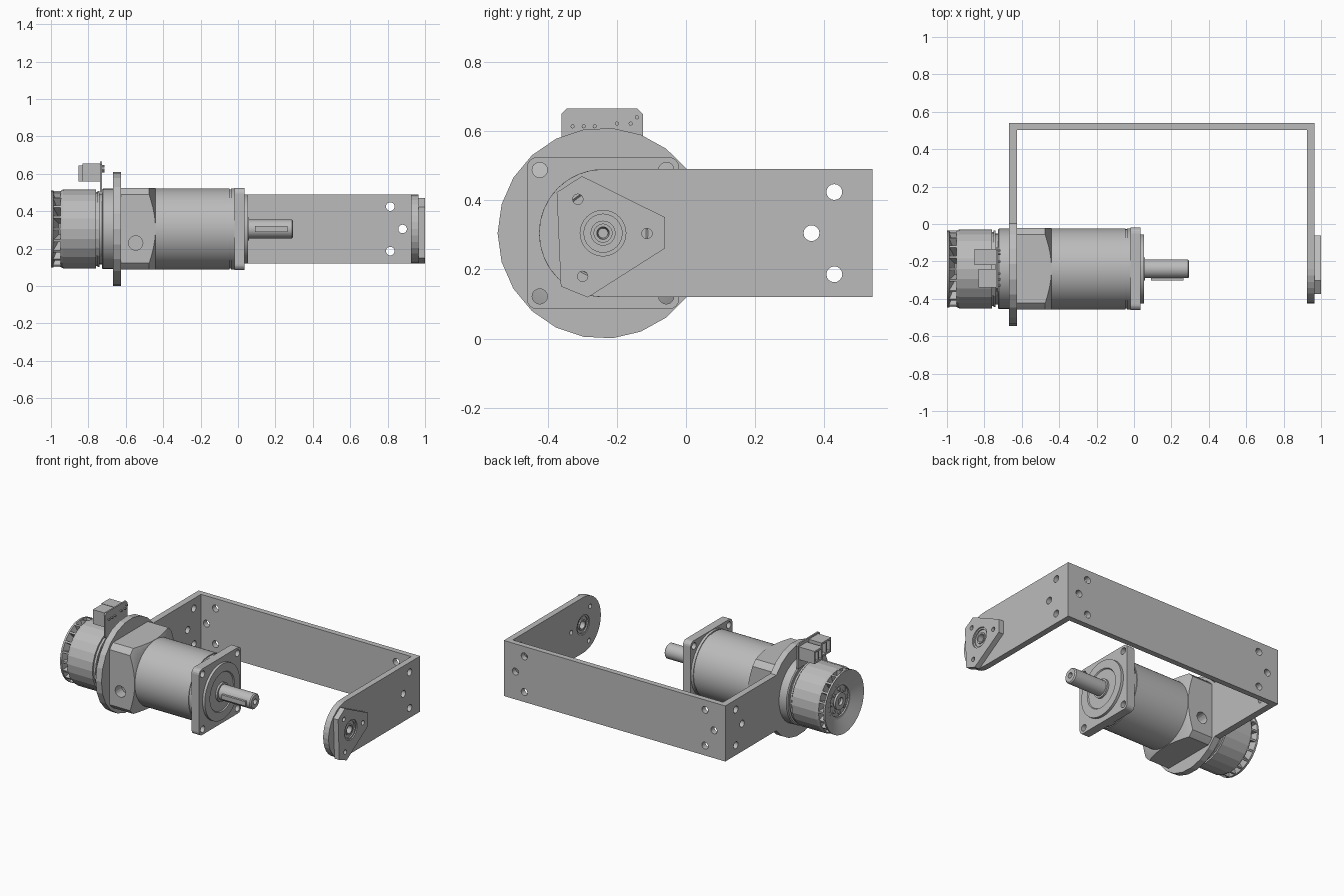
import bpy, bmesh, math
from mathutils import Matrix, Vector

cube = bpy.data.objects.get("Cube")
if cube:
    bpy.data.objects.remove(cube, do_unlink=True)

CY, CZ = -0.24, 0.305          # drive axis, parallel to x
GREY = (0.5, 0.5, 0.5, 1)
mat = bpy.data.materials.new("metal grey")
mat.use_nodes = True
mat.diffuse_color = GREY
mat.node_tree.nodes["Principled BSDF"].inputs["Base Color"].default_value = GREY


def finish(bm, name, smooth=0):
    bmesh.ops.recalc_face_normals(bm, faces=bm.faces)
    mesh = bpy.data.meshes.new(name)
    bm.to_mesh(mesh)
    bm.free()
    mesh.materials.append(mat)
    ob = bpy.data.objects.new(name, mesh)
    bpy.context.collection.objects.link(ob)
    if smooth:
        shade(ob, smooth)
    return ob


def shade(ob, angle=30):
    bpy.ops.object.select_all(action='DESELECT')
    ob.select_set(True)
    bpy.context.view_layer.objects.active = ob
    bpy.ops.object.shade_smooth_by_angle(angle=math.radians(angle))


def lathe(name, profile, segs=48, smooth=30, y=CY, z=CZ, closed=False):
    """Turn (x, radius) points about a line parallel to x."""
    bm = bmesh.new()
    vs = [bm.verts.new((x, y + r, z)) for x, r in profile]
    pairs = list(zip(vs, vs[1:])) + ([(vs[-1], vs[0])] if closed else [])
    es = [bm.edges.new(p) for p in pairs]
    bmesh.ops.spin(bm, geom=vs + es, cent=(0, y, z), axis=(1, 0, 0),
                   angle=2 * math.pi, steps=segs)
    bmesh.ops.remove_doubles(bm, verts=bm.verts, dist=1e-5)
    return finish(bm, name, smooth)


def rod(name, x0, x1, r, y=CY, z=CZ, segs=16):
    return lathe(name, [(x0, 0), (x0, r), (x1, r), (x1, 0)], segs, 30, y, z)


def prism(name, pts, x0, x1):
    """Extrude a (y, z) outline along x."""
    bm = bmesh.new()
    f = bm.faces.new([bm.verts.new((x0, y, z)) for y, z in pts])
    ext = bmesh.ops.extrude_face_region(bm, geom=[f])
    bmesh.ops.translate(bm, vec=(x1 - x0, 0, 0),
                        verts=[v for v in ext["geom"] if isinstance(v, bmesh.types.BMVert)])
    return finish(bm, name)


def box(name, x, y, z):
    return prism(name, [(y[0], z[0]), (y[1], z[0]), (y[1], z[1]), (y[0], z[1])], *x)


def along_y(name, x, z, r, y0, y1, segs=20):
    bm = bmesh.new()
    m = Matrix.Translation((x, (y0 + y1) / 2, z)) @ Matrix.Rotation(math.pi / 2, 4, 'X')
    bmesh.ops.create_cone(bm, cap_ends=True, segments=segs, radius1=r, radius2=r,
                          depth=y1 - y0, matrix=m)
    return finish(bm, name)


def boolean(ob, others, op='DIFFERENCE'):
    for c in others:
        m = ob.modifiers.new("bool", 'BOOLEAN')
        m.operation, m.object, m.solver = op, c, 'EXACT'
    deps = bpy.context.evaluated_depsgraph_get()
    mesh = bpy.data.meshes.new_from_object(ob.evaluated_get(deps))
    ob.modifiers.clear()
    ob.data = mesh
    for c in others:
        bpy.data.objects.remove(c, do_unlink=True)
    return ob


def ring_points(n, r, phase=0):
    return [(CY + r * math.cos(phase + math.tau * i / n),
             CZ + r * math.sin(phase + math.tau * i / n)) for i in range(n)]


# ---- U bracket: two side plates with round ends and a back plate ----
HALF = 0.185
HOLES = [(0.066, -0.119), (0, 0), (0.066, 0.119)]   # offset from middle hole


def arm(name, radius, x0, x1, segs):
    a = math.asin(HALF / radius)
    sweep = math.tau - 2 * a
    pts = [(CY + radius * math.cos(a + sweep * i / segs),
            CZ + radius * math.sin(a + sweep * i / segs)) for i in range(segs + 1)]
    ob = prism(name, pts + [(0.54, CZ - HALF), (0.54, CZ + HALF)], x0, x1)
    return boolean(ob, [rod("cut", x0 - .1, x1 + .1, 0.023, 0.363 + dy, CZ + dz)
                        for dy, dz in HOLES])


arm("left_arm_motor_side", 0.305, -0.668, -0.625, 18)
idle_arm = arm("idle_arm", HALF, 0.925, 0.965, 16)
back = box("back_plate", (-0.625, 0.925), (0.503, 0.54), (CZ - HALF, CZ + HALF))
boolean(back, [along_y("cut", 0.148 + s * (0.732 - dx), CZ + dz, 0.023, 0.4, 0.6)
               for s in (-1, 1) for dx, dz in HOLES])

# ---- bearing carrier on the idle arm ----
carrier = prism("bearing_carrier", [(-0.374, 0.423), (-0.301, 0.47), (-0.061, 0.351),
                                    (-0.061, 0.261), (-0.284, 0.119), (-0.362, 0.151)],
                0.965, 1.0)
for part in (idle_arm, carrier):
    boolean(part, [rod("cut", 0.9, 1.1, 0.066, segs=32)] +
            [rod("cut", 0.9, 1.1, 0.015, y, z)
             for y, z in [(-0.313, 0.403), (-0.113, 0.304), (-0.299, 0.18)]])
for nm, ri, ro, x0, x1 in [("bearing_outer_ring", 0.055, 0.067, 0.93, 0.992),
                           ("bearing_shield", 0.034, 0.056, 0.938, 0.984),
                           ("bearing_inner_ring", 0.026, 0.036, 0.93, 0.99)]:
    lathe(nm, [(x0, ri), (x0, ro), (x1, ro), (x1, ri)], 32, closed=True)

# ---- gearbox ----
block = box("gearbox_block", (-0.626, -0.43), (CY - .218, CY + .218), (CZ - .218, CZ + .218))
boolean(block, [lathe("cut", [(-0.7, 0), (-0.7, 0.285), (-0.475, 0.285),
                              (-0.438, 0.212), (-0.438, 0)], 64)], 'INTERSECT')
boolean(block, [along_y("cut", -0.547, 0.23, 0.038, CY + a, CY + b)
                for a, b in [(-0.3, -0.15), (0.15, 0.3)]])
shade(block)
lathe("gearbox_body", [(-0.46, 0), (-0.46, 0.21), (-0.44, 0.21), (-0.44, 0.217),
                       (-0.045, 0.217), (-0.045, 0.212), (-0.037, 0.212),
                       (-0.037, 0.217), (-0.015, 0.217), (-0.015, 0)], 64)

# square flange with rounded corners and four bolt holes
bm = bmesh.new()
bmesh.ops.create_cube(bm, size=1, matrix=Matrix.Translation((0.008, CY, CZ))
                      @ Matrix.Diagonal((0.056, 0.44, 0.44, 1)))
bmesh.ops.bevel(bm, geom=[e for e in bm.edges
                          if abs((e.verts[0].co - e.verts[1].co).x) > 0.01],
                offset=0.03, segments=4, profile=0.5, affect='EDGES')
flange = finish(bm, "front_flange")
boolean(flange, [rod("cut", -0.1, 0.1, 0.022, CY + sy * .183, CZ + sz * .183)
                 for sy in (-1, 1) for sz in (-1, 1)])
lathe("flange_boss", [(0.03, 0), (0.03, 0.185), (0.053, 0.185), (0.053, 0.13),
                      (0.046, 0.125), (0.046, 0)], 48)

# ---- output shaft with key ----
lathe("output_shaft", [(0.04, 0), (0.04, 0.062), (0.058, 0.062), (0.058, 0.05), (0.288, 0.05),
                       (0.295, 0.043), (0.295, 0.018), (0.25, 0.014), (0.25, 0)], 32)
box("shaft_key", (0.09, 0.265), (CY - 0.062, CY - 0.03), (CZ - 0.015, CZ + 0.015))

# ---- motor ----
lathe("motor_mount_ring", [(-0.65, 0), (-0.65, 0.215), (-0.722, 0.215), (-0.728, 0.208),
                           (-0.728, 0.19), (-0.76, 0.19), (-0.76, 0)], 32, 20)
lathe("motor_bell", [(-0.74, 0), (-0.74, 0.204), (-0.752, 0.204), (-0.752, 0.198),
                     (-0.758, 0.198), (-0.758, 0.211), (-0.935, 0.211),
                     (-0.95, 0.203), (-0.95, 0)], 24, 0)
lathe("fan_dish", [(-1.0, 0.206), (-0.965, 0.115), (-0.958, 0.115), (-0.988, 0.206)],
      32, closed=True)
for i in range(20):
    fin = prism("fan_vane", [(0.11, -0.006), (0.204, -0.006), (0.204, 0.006), (0.11, 0.006)],
                -0.99, -0.945)
    # slope the vane's rear edge to follow the dish
    for v in fin.data.vertices:
        if v.co.x < -0.96 and v.co.y < 0.15:
            v.co.x = -0.96
    fin.data.transform(Matrix.Translation((0, CY, CZ)) @ Matrix.Rotation(math.tau * i / 20, 4, 'X'))
lathe("rear_hub", [(-0.945, 0.116), (-0.966, 0.116), (-0.966, 0.1), (-0.958, 0.098),
                   (-0.958, 0.055), (-0.972, 0.055), (-0.972, 0.025), (-0.955, 0.025),
                   (-0.955, 0)], 32)
for y, z in ring_points(8, 0.077):
    rod("hub_screw", -0.966, -0.95, 0.012, y, z, 10)

# ---- terminal board with two sockets ----
prism("terminal_board", [(-0.36, 0.5), (-0.125, 0.5), (-0.125, 0.65), (-0.14, 0.665),
                         (-0.345, 0.665), (-0.36, 0.65)], -0.737, -0.727)
for nm, x, y, z in [("large_socket", -0.853, (-0.22, -0.135), (0.56, 0.645)),
                    ("small_socket", -0.832, (-0.34, -0.24), (0.56, 0.655))]:
    socket = box(nm, (x, -0.736), y, z)
    w = (y[1] - y[0] - 0.03) / 2
    boolean(socket, [box("cut", (x - .02, x + .06), (y[0] + .01 + k * (w + .01),
                                                    y[0] + .01 + k * (w + .01) + w),
                         (z[0] + .012, z[1] - .012)) for k in (0, 1)])
for y, z in [(-0.328, .614), (-0.296, .614), (-0.264, .614),
             (-0.2, .622), (-0.16, .622), (-0.142, .64)]:
    rod("solder_pin", -0.73, -0.715, 0.006, y, z, 8)
